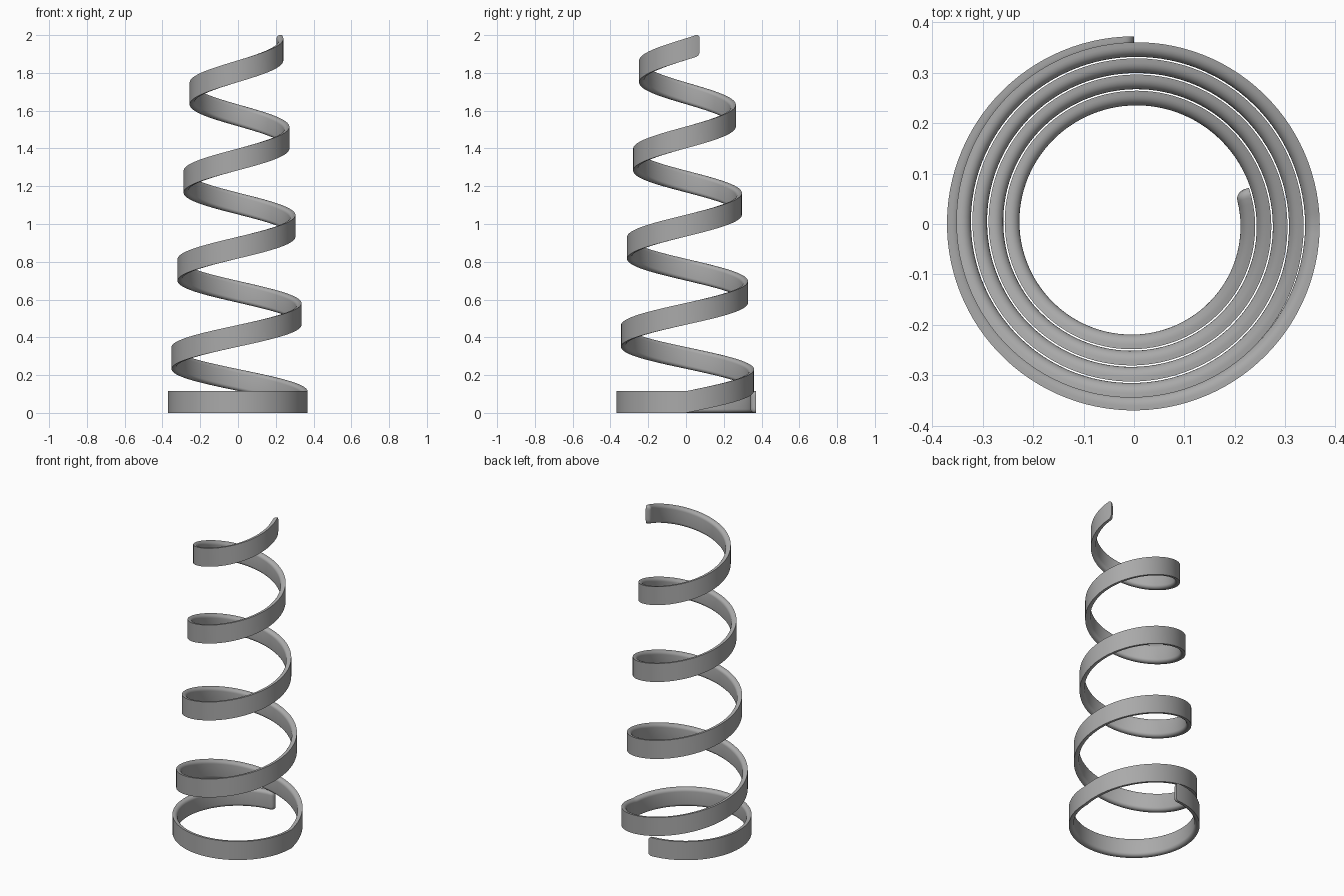
import bpy
import bmesh
from math import pi, cos, sin, sqrt, radians

cube = bpy.data.objects.get("Cube")
if cube:
    bpy.data.objects.remove(cube, do_unlink=True)

HEIGHT = 0.115          # strip height
THICK = 0.029           # strip thickness
ROUND = 0.02            # rounding of the inner edges and of the ends
PITCH = 0.467           # rise per turn
TAPER = 0.032           # radius lost per turn
START, END = -1.5 * pi, 8 * pi + radians(17.5)

steel = bpy.data.materials.new("steel grey")
steel.use_nodes = True
colour = (0.4, 0.4, 0.4, 1)
steel.diffuse_color = colour
steel.node_tree.nodes["Principled BSDF"].inputs["Base Color"].default_value = colour


def section(a):
    """Strip cross-section at angle a: flat outside, rounded inside."""
    turns = max(a, 0) / (2 * pi)
    radius = 0.368 - TAPER * turns - min(a, 0) * 0.0008
    base = PITCH * turns
    # ends shrink along a quarter circle
    s = min(a - START, END - a) * radius
    gap = max(ROUND - s, 0)
    inset = ROUND - sqrt(max(ROUND ** 2 - gap ** 2, 0))
    thick = THICK - inset
    low, high = base + inset, base + HEIGHT - inset
    flat = thick * (1 - ROUND / THICK)
    depth = thick - flat
    pts = [(0, low), (0, high)]
    arc = [i * pi / 12 for i in range(7)]
    pts += [(flat + depth * sin(t), high - ROUND * (1 - cos(t))) for t in arc]
    pts += [(flat + depth * sin(t), low + ROUND * (1 - cos(t))) for t in reversed(arc)]
    return [((radius - d) * cos(a), (radius - d) * sin(a), z) for d, z in pts]


# angles along the coil: fine steps in the rounded ends, even steps between
def even(a, b, n):
    return [a + (b - a) * i / n for i in range(n)]


tip = [1 - cos(i * pi / 12) for i in range(6)]
first, last = ROUND / 0.37, ROUND / 0.238
angles = [START + first * t for t in tip]
angles += even(START + first, 0, 84) + even(0, END - last, 450)
angles += [END - last * t for t in [1] + tip[::-1]]

# sweep the section along the flat ring and the tapering helix
bm = bmesh.new()
rings = [[bm.verts.new(p) for p in section(a)] for a in angles]
count = len(rings[0])
for r0, r1 in zip(rings, rings[1:]):
    for i in range(count):
        j = (i + 1) % count
        bm.faces.new((r0[i], r0[j], r1[j], r1[i]))
bm.faces.new(rings[0])
bm.faces.new(rings[-1])
bmesh.ops.recalc_face_normals(bm, faces=bm.faces)

mesh = bpy.data.meshes.new("coil_spring")
bm.to_mesh(mesh)
bm.free()
mesh.materials.append(steel)
spring = bpy.data.objects.new("coil_spring", mesh)
bpy.context.collection.objects.link(spring)

bpy.ops.object.select_all(action='DESELECT')
spring.select_set(True)
bpy.context.view_layer.objects.active = spring
bpy.ops.object.shade_smooth_by_angle(angle=radians(35))
